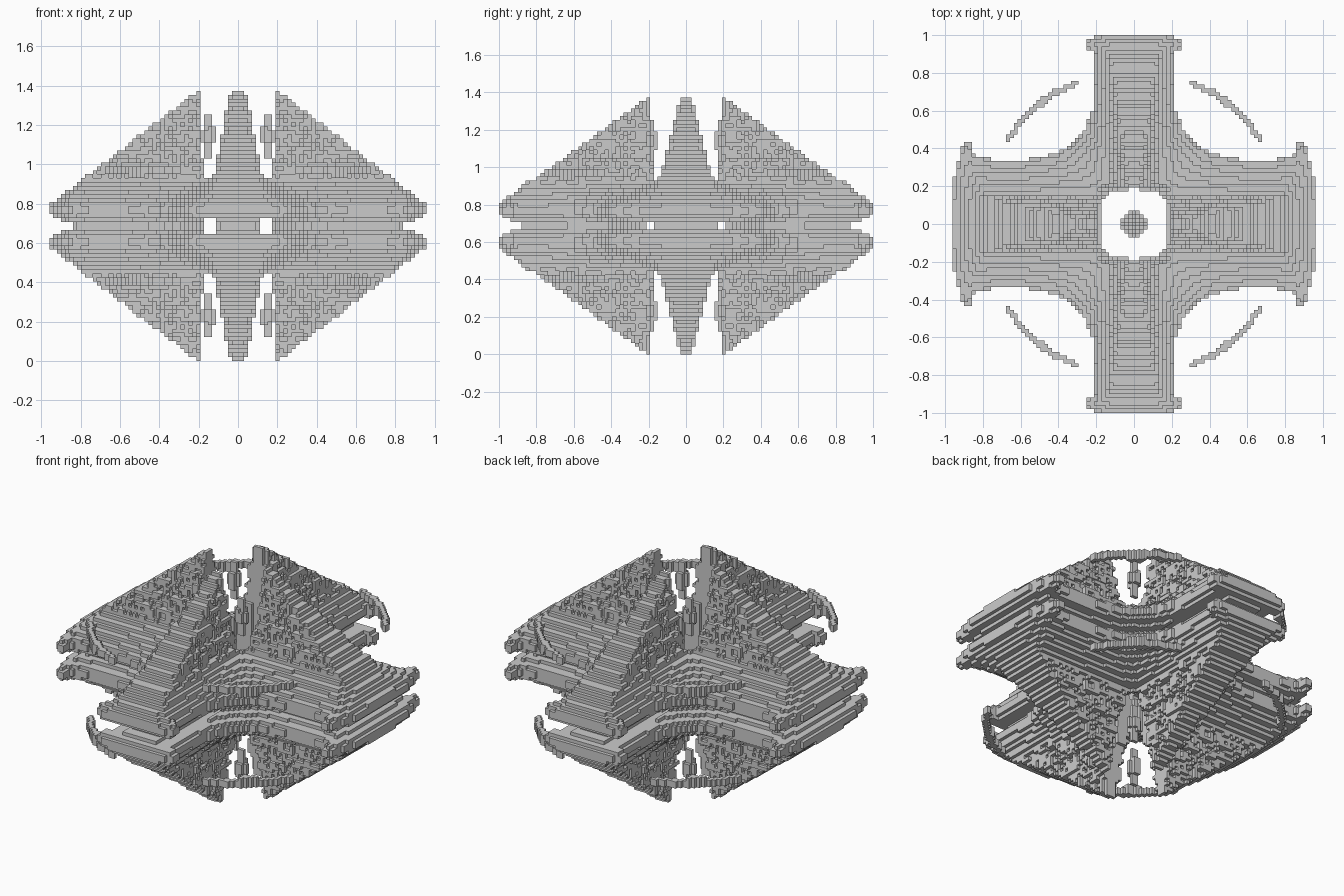
import bpy, math, random
from mathutils import Vector

if "Cube" in bpy.data.objects:
    bpy.data.objects.remove(bpy.data.objects["Cube"])

random.seed(4)
V = 2 / 99            # voxel size
MID = 34 * V          # height of the horizontal mirror plane

# One quadrant of the cross-shaped outline, mirrored everywhere else
OUTLINE = [(.955, 0), (.955, .24), (.925, .36), (.905, .42), (.87, .43), (.85, .37),
           (.75, .34), (.6, .34), (.5, .35), (.4, .375), (.32, .43), (.26, .5),
           (.22, .61), (.205, .75), (.205, .9), (.25, .93), (.25, .985), (.16, 1), (0, 1)]


def inside(x, y):
    hit = False
    pts = OUTLINE + [(-.1, 1), (-.1, -.1), (.955, -.1)]
    for (ax, ay), (bx, by) in zip(pts, pts[1:] + pts[:1]):
        if (ay > y) != (by > y) and x < (bx - ax) * (y - ay) / (by - ay) + ax:
            hit = not hit
    return hit


def edge_distance(x, y):
    p, best = Vector((x, y)), 9
    for a, b in zip(OUTLINE, OUTLINE[1:]):
        a, b = Vector(a), Vector(b)
        t = max(0, min(1, (p - a).dot(b - a) / (b - a).length_squared))
        best = min(best, (p - a - (b - a) * t).length)
    return best


def box_distance(x, y, w, h):
    return math.hypot(max(0, x - w), max(0, y - h))


def in_fin(along, across, z, slope, base_w, top_w):
    """Tall triangular fin with a stepped, pitted flank."""
    if along < .175 + .02 * z or z > .69 - slope * (along - .2):
        return False
    w = base_w + (top_w - base_w) * max(0, z - .24) / .45
    if across > w:
        return False
    return not (w - across < V and across > V and random.random() < .4)


def classify(x, y, z, is_in, d, top):
    # faceted core floating in the centre of the shaft
    if x + y < .1 and max(x, y) < .075 and x + y + z < .13:
        return "core"
    # thin spindles between the fin tips
    s = abs(z - .455)
    if s < .11 and abs(x - .15) + abs(y - .18) < .042 * (1 - s / .15):
        return "spindles"
    # floating crescent arcs on the diagonals
    r, a = math.hypot(x, y), math.degrees(math.atan2(y, x))
    f = 1 - (abs(a - 51) / 18) ** 2
    if f > 0 and abs(r - .80 - .01 * f) < .011 + .008 * f and abs(z - .28) < .012 + .016 * f:
        return "arcs"
    # open shaft through the middle and the sight tunnels
    if (max(x, y) < .165 and x + y < .29) or (x < .03 and y < .2):
        return None
    if z < .035 and (.11 < x < .18 or (.18 < y < .21 and z < .03)):
        return None
    # terraced body with a notch running round the rim
    if is_in and z < top:
        return None if z < .056 * (1 - d / .14) else "terraced_body"
    # four fins
    if in_fin(x, y, z, .77, .145, .03):
        return "side_fins"
    if in_fin(y, x, z, .725, .125, .04):
        return "front_back_fins"
    return None


# Fill the voxel grid from one octant by mirroring
cells = {}
for i in range(48):
    for j in range(50):
        x, y = i * V, j * V
        is_in = inside(x, y)
        d = edge_distance(x, y)
        e = min(box_distance(x, y, .77, .13), box_distance(x, y, .11, .85))
        top = .105 + .14 * d / (d + e + 1e-6)
        for k in range(34):
            part = classify(x, y, (k + .5) * V, is_in, d, top)
            if part:
                for a in {i, -i}:
                    for b in {j, -j}:
                        cells[a, b, k] = part
                        cells[a, b, -k - 1] = part

# Build each part from its exposed voxel faces
SIDES = []
for axis in range(3):
    for sign in (0, 1):
        u, v = (axis + 1) % 3, (axis + 2) % 3
        ring = []
        for p, q in ((0, 0), (1, 0), (1, 1), (0, 1)):
            c = [0, 0, 0]
            c[axis], c[u], c[v] = sign, p, q
            ring.append(tuple(c))
        n = [0, 0, 0]
        n[axis] = 1 if sign else -1
        SIDES.append((n, ring if sign else ring[::-1]))

for name in sorted(set(cells.values())):
    index, faces = {}, []
    for (i, j, k), part in cells.items():
        if part != name:
            continue
        for n, ring in SIDES:
            if (i + n[0], j + n[1], k + n[2]) not in cells:
                faces.append([index.setdefault((i + c[0], j + c[1], k + c[2]), len(index))
                              for c in ring])
    verts = [((i - .5) * V, (j - .5) * V, k * V + MID) for i, j, k in index]
    mesh = bpy.data.meshes.new(name)
    mesh.from_pydata(verts, [], faces)
    mesh.update()
    bpy.context.collection.objects.link(bpy.data.objects.new(name, mesh))
